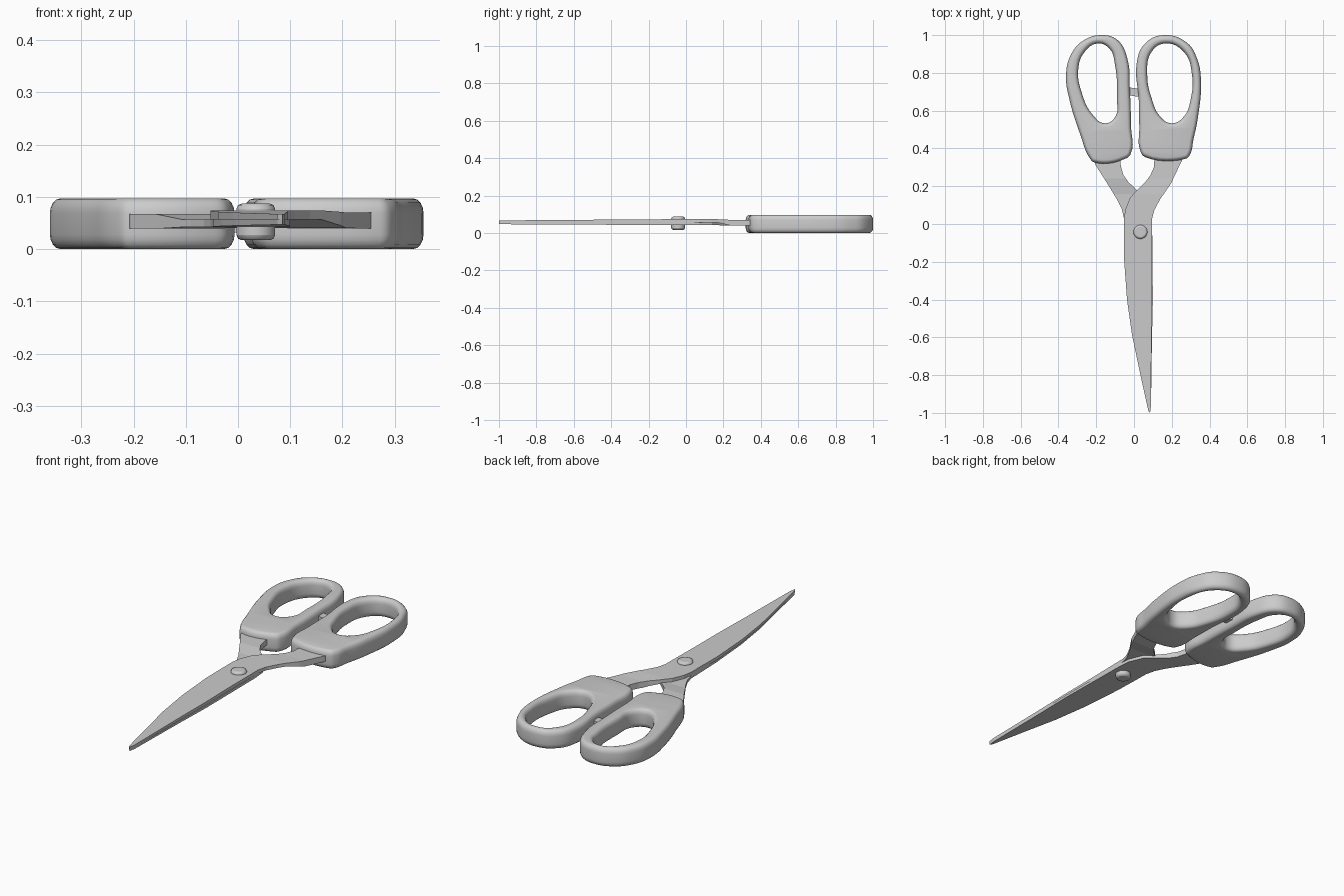
import bpy, bmesh, math
from mathutils import Vector

if "Cube" in bpy.data.objects:
    bpy.data.objects.remove(bpy.data.objects["Cube"])


def handle(name, outer, hole):
    """Rounded plastic grip: filled 2D curve with a finger hole."""
    cu = bpy.data.curves.new(name, 'CURVE')
    cu.dimensions = '2D'
    cu.fill_mode = 'BOTH'
    cu.resolution_u = 6
    cu.bevel_depth = 0.02
    cu.offset = -0.02
    cu.bevel_resolution = 3
    cu.extrude = 0.0146
    for pts in (outer, hole):
        sp = cu.splines.new('BEZIER')
        sp.bezier_points.add(len(pts) - 1)
        sp.use_cyclic_u = True
        for bp, (x, y) in zip(sp.bezier_points, pts):
            bp.co = (x, y, 0)
            bp.handle_left_type = bp.handle_right_type = 'AUTO'
    ob = bpy.data.objects.new(name, cu)
    bpy.context.collection.objects.link(ob)
    ob.location.z = 0.0485
    ob.scale.z = 1.4
    bpy.ops.object.select_all(action='DESELECT')
    ob.select_set(True)
    bpy.context.view_layer.objects.active = ob
    bpy.ops.object.convert(target='MESH')
    ob = bpy.context.view_layer.objects.active
    bpy.ops.object.transform_apply(location=True, rotation=True, scale=True)
    bm = bmesh.new()
    bm.from_mesh(ob.data)
    bmesh.ops.remove_doubles(bm, verts=bm.verts, dist=0.0002)
    bmesh.ops.recalc_face_normals(bm, faces=bm.faces)
    bm.to_mesh(ob.data)
    bm.free()
    bpy.ops.object.shade_smooth_by_angle(angle=math.radians(40))


def blade(name, outline, profile):
    """Flat steel half; profile rows are (y, bottom z, top z)."""
    def z_at(y, k):
        for a, b in zip(profile, profile[1:]):
            if y <= b[0]:
                t = max(0, (y - a[0]) / (b[0] - a[0]))
                return a[k] + t * (b[k] - a[k])
        return profile[-1][k]

    bm = bmesh.new()
    bm.faces.new([bm.verts.new((x, y, 0)) for x, y in outline])
    bmesh.ops.triangulate(bm, faces=bm.faces[:])
    for row in profile[1:-1]:
        bmesh.ops.bisect_plane(bm, geom=bm.verts[:] + bm.edges[:] + bm.faces[:],
                               plane_co=(0, row[0], 0), plane_no=(0, 1, 0))
    low = bm.verts[:]
    ext = bmesh.ops.extrude_face_region(bm, geom=bm.faces[:], use_keep_orig=True)
    high = [g for g in ext['geom'] if isinstance(g, bmesh.types.BMVert)]
    for v in low:
        v.co.z = z_at(v.co.y, 1)
    for v in high:
        v.co.z = z_at(v.co.y, 2)
    bmesh.ops.recalc_face_normals(bm, faces=bm.faces)
    me = bpy.data.meshes.new(name)
    bm.to_mesh(me)
    bm.free()
    bpy.context.collection.objects.link(bpy.data.objects.new(name, me))


# Finger grips
handle("left_handle",
       [(-.164, 1.0), (-.27, .97), (-.337, .89), (-.36, .78), (-.342, .66),
        (-.285, .475), (-.232, .345), (-.212, .327), (-.045, .346), (-.018, .37),
        (-.016, .52), (-.022, .71), (-.035, .875), (-.085, .972)],
       [(-.19, .956), (-.262, .91), (-.295, .82), (-.275, .69), (-.22, .58),
        (-.153, .533), (-.098, .57), (-.09, .66), (-.102, .85), (-.127, .925)])
handle("right_handle",
       [(.153, 1.0), (.28, .96), (.334, .875), (.354, .77), (.337, .555),
        (.315, .45), (.292, .36), (.272, .345), (.06, .354), (.036, .38),
        (.028, .52), (.025, .66), (.014, .85), (.055, .952)],
       [(.164, .956), (.092, .91), (.07, .79), (.095, .66), (.138, .57),
        (.20, .533), (.265, .57), (.30, .66), (.307, .79), (.265, .91)])

# Two crossing blades, meeting on the mid plane
blade("lower_blade",
      [(-.22, .40), (-.206, .316), (-.148, .225), (-.09, .13), (-.065, .08),
       (-.053, .03), (-.048, -.18), (-.032, -.4), (-.004, -.6), (.034, -.78),
       (.076, -.985), (.085, -1), (.09, -.96), (.095, -.61), (.10, -.4),
       (.096, 0), (.09, .07), (.06, .14), (.016, .18), (-.03, .222),
       (-.058, .263), (-.07, .31), (-.074, .40)],
      [(-1, .047, .057), (-.05, .042, .057), (.16, .042, .057),
       (.24, .039, .067), (.5, .039, .066)])
blade("upper_blade",
      [(.27, .40), (.254, .337), (.196, .215), (.138, .13), (.108, .075),
       (.096, .03), (.094, -.2), (.095, -.4), (.092, -.61), (.09, -.96),
       (.085, -1), (.076, -.99), (.03, -.78), (-.01, -.59), (-.037, -.4),
       (-.053, -.18), (-.053, .03), (-.045, .08), (-.02, .14), (.016, .18),
       (.06, .222), (.088, .26), (.105, .3), (.112, .40)],
      [(-1, .057, .067), (-.05, .057, .074), (.16, .057, .074),
       (.24, .040, .070), (.5, .039, .069)])

# Pivot screw with chamfered heads
bpy.ops.mesh.primitive_cylinder_add(vertices=20, radius=0.037, depth=0.07,
                                    location=(.034, -.042, .052))
screw = bpy.context.object
screw.name = "pivot_screw"
bev = screw.modifiers.new("chamfer", 'BEVEL')
bev.width = 0.01
bev.segments = 2
bev.limit_method = 'ANGLE'
bpy.ops.object.shade_smooth_by_angle(angle=math.radians(35))

# Small stop between the grips
bpy.ops.mesh.primitive_cube_add(size=1, location=(.003, .698, .05),
                                rotation=(0, 0, math.radians(-8)))
stop = bpy.context.object
stop.name = "handle_stop"
stop.scale = (.085, .042, .036)
